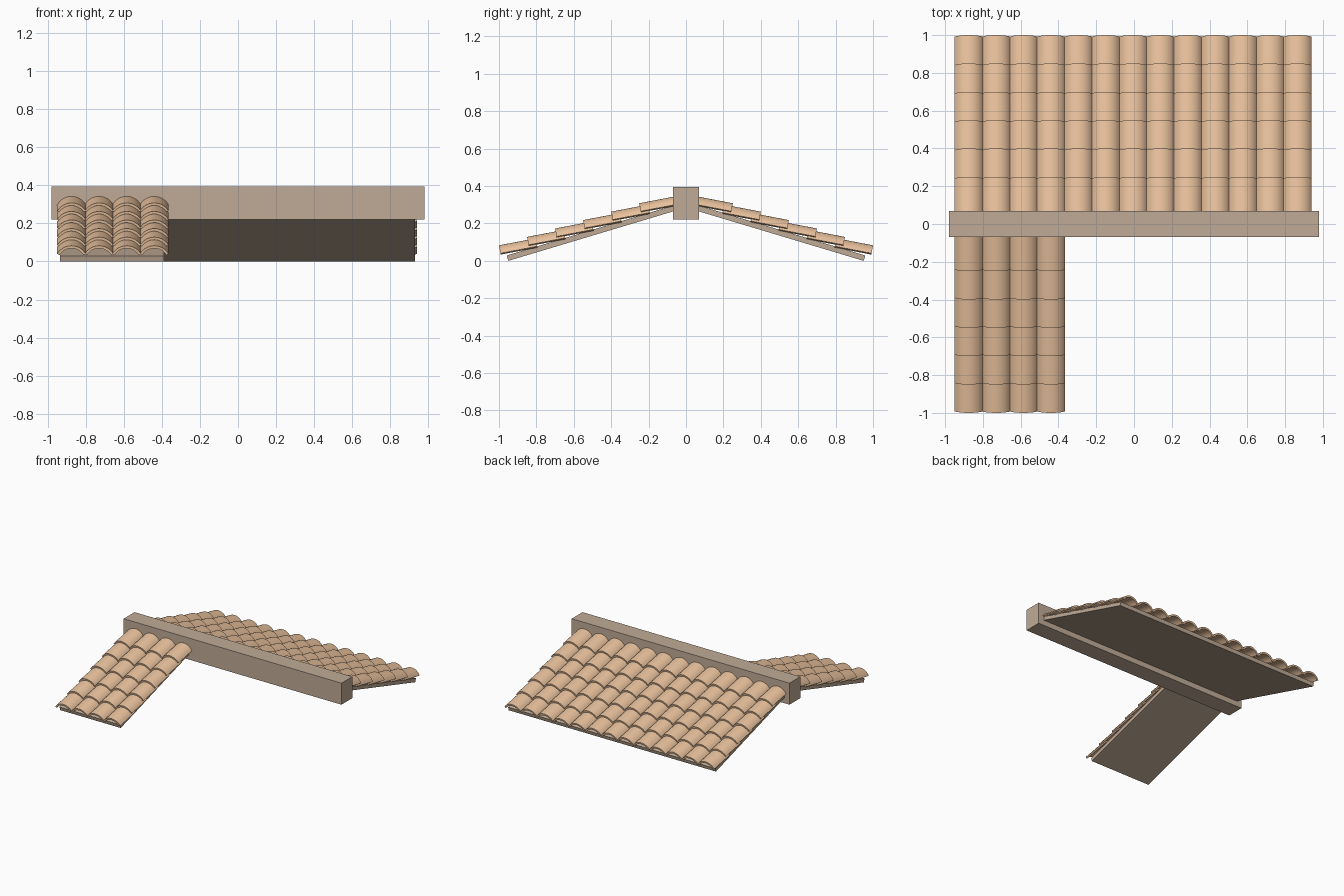
import bpy, bmesh, math

if "Cube" in bpy.data.objects:
    bpy.data.objects.remove(bpy.data.objects["Cube"])

def material(name, rgb):
    m = bpy.data.materials.new(name)
    m.diffuse_color = (*rgb, 1)
    m.use_nodes = True
    m.node_tree.nodes["Principled BSDF"].inputs["Base Color"].default_value = m.diffuse_color
    return m

WOOD = material("wood", (0.53, 0.41, 0.31))
CLAY = material("clay", (0.82, 0.54, 0.34))

def make_object(name, bm, mat):
    bmesh.ops.recalc_face_normals(bm, faces=bm.faces[:])
    me = bpy.data.meshes.new(name)
    bm.to_mesh(me)
    bm.free()
    me.materials.append(mat)
    ob = bpy.data.objects.new(name, me)
    bpy.context.collection.objects.link(ob)
    return ob

def prism(name, rings, mat):
    """Closed solid between two matching outlines."""
    bm = bmesh.new()
    a, b = [[bm.verts.new(p) for p in r] for r in rings]
    n = len(a)
    for i in range(n):
        j = (i + 1) % n
        bm.faces.new((a[i], a[j], b[j], b[i]))
    half = n // 2
    for r in (a, b):      # end caps as strips across the profile
        for i in range(half - 1):
            bm.faces.new((r[i], r[i + 1], r[n - 2 - i], r[n - 1 - i]))
    return make_object(name, bm, mat)

# ridge beam
X, Y = 0.98, 0.07
prism("ridge_beam", [[(x, -Y, 0.22), (x, Y, 0.22), (x, Y, 0.395), (x, -Y, 0.395)]
                     for x in (-X, X)], WOOD)

PITCH = math.atan(0.3)       # slope of the roof boards
TILT = math.radians(10.8)    # each tile lies a little flatter
STEP_X, STEP_Y, STEP_Z = 0.145, 0.15, 0.045
FIRST_X, HALF_W, THICK, LENGTH = -0.875, 0.075, 0.014, 0.2
ARC, SEGS, ROWS = math.radians(60), 12, 6

def board(name, side, x0, x1):
    s, c, t = math.sin(PITCH), math.cos(PITCH), 0.03
    yz = [(0.95, 0), (0, 0.285), (t * s, 0.285 + t * c), (0.95 + t * s, t * c)]
    prism(name, [[(x, side * y, z) for y, z in yz] for x in (x0, x1)], WOOD)

def tiles(name, side, columns):
    # curved shell profile: outer arc, then inner arc back
    r = HALF_W / math.sin(ARC)
    angles = [-ARC + 2 * ARC * i / SEGS for i in range(SEGS + 1)]
    profile = [(r * math.sin(a), r * math.cos(a) - r) for a in angles]
    ri = r - THICK
    profile += [(ri * math.sin(a), ri * math.cos(a) - r) for a in reversed(angles)]
    s, c = math.sin(TILT), math.cos(TILT)
    rings = [[(FIRST_X + u, side * (1.0 + v * s - d * c), 0.083 + v * c + d * s)
              for u, v in profile] for d in (0, LENGTH)]
    ob = prism(name, rings, CLAY)
    bpy.ops.object.select_all(action='DESELECT')
    ob.select_set(True)
    bpy.context.view_layer.objects.active = ob
    bpy.ops.object.shade_smooth_by_angle(angle=math.radians(35))
    # repeat across the roof and up the slope
    for count, offset in ((columns, (STEP_X, 0, 0)),
                          (ROWS, (0, -side * STEP_Y, STEP_Z))):
        m = ob.modifiers.new("repeat", 'ARRAY')
        m.count = count
        m.use_relative_offset = False
        m.use_constant_offset = True
        m.constant_offset_displace = offset

# full back slope, partial front slope
board("back_board", 1, -0.935, 0.93)
tiles("back_tiles", 1, 13)
board("front_board", -1, -0.935, -0.39)
tiles("front_tiles", -1, 4)
